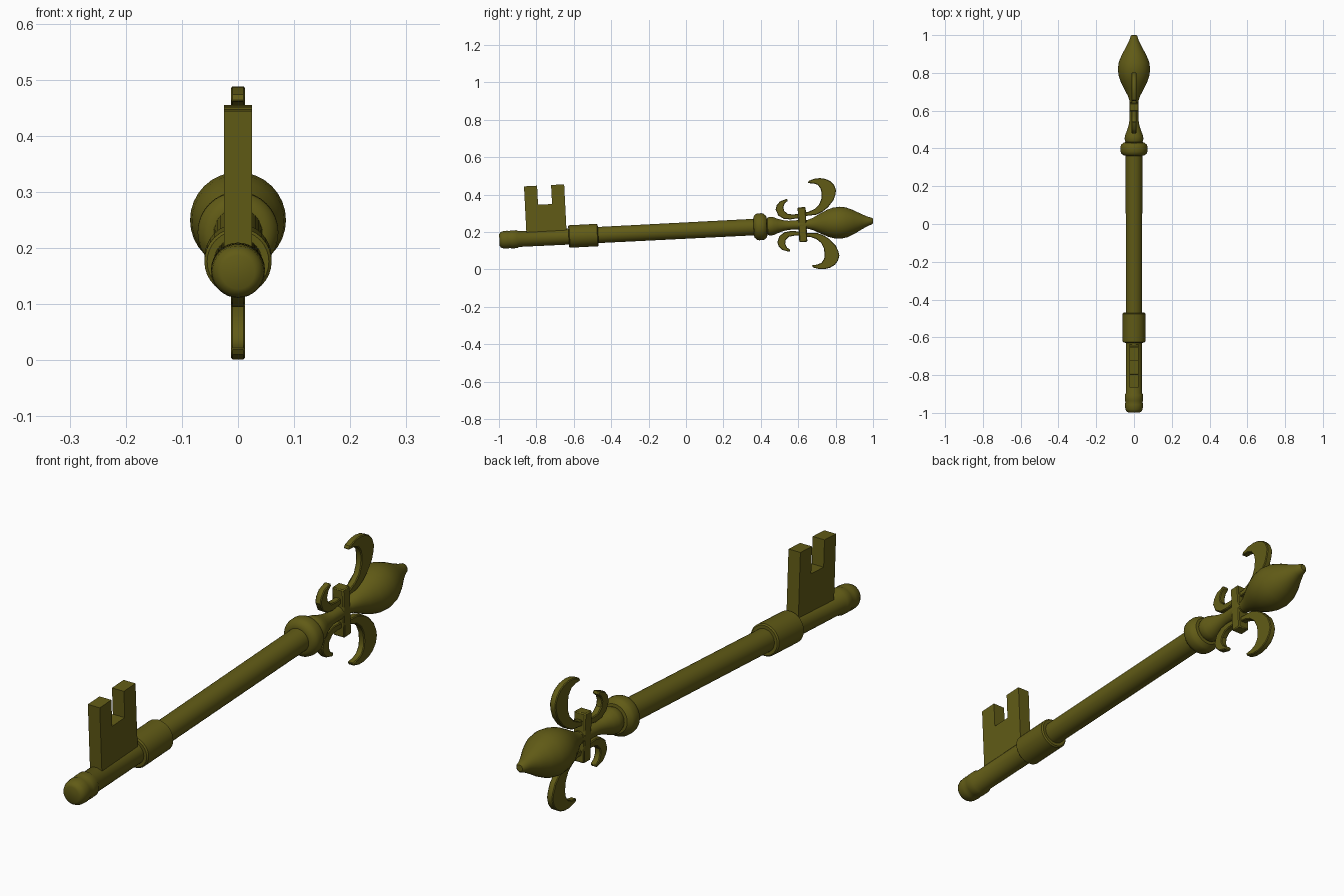
import bpy, bmesh, math
from mathutils import Matrix, Vector

# The key is modelled along local y, then tilted slightly about x.
TILT = Matrix.Translation((0, 0, 0.208)) @ Matrix.Rotation(math.atan(0.051), 4, 'X')

mat = bpy.data.materials.new("dark_brass")
mat.diffuse_color = (0.12, 0.105, 0.008, 1)


def finish(name, bm, bevel=0.0, angle=35):
    bmesh.ops.recalc_face_normals(bm, faces=bm.faces)
    me = bpy.data.meshes.new(name)
    bm.to_mesh(me)
    bm.free()
    ob = bpy.data.objects.new(name, me)
    bpy.context.collection.objects.link(ob)
    me.materials.append(mat)
    ob.matrix_world = TILT
    if bevel:
        mod = ob.modifiers.new("bevel", 'BEVEL')
        mod.width, mod.segments, mod.limit_method = bevel, 1, 'ANGLE'
        mod.angle_limit = math.radians(60)
    bpy.ops.object.select_all(action='DESELECT')
    ob.select_set(True)
    bpy.context.view_layer.objects.active = ob
    bpy.ops.object.shade_smooth_by_angle(angle=math.radians(angle))
    return ob


def lathe(name, profile, sides=32):
    """Turn (position, radius) pairs around the key's axis, capping both ends."""
    bm = bmesh.new()
    rings = []
    for s, r in profile:
        rings.append([bm.verts.new((r * math.cos(a), s, r * math.sin(a)))
                      for a in (2 * math.pi * i / sides for i in range(sides))])
    for a, b in zip(rings, rings[1:]):
        for i in range(sides):
            j = (i + 1) % sides
            bm.faces.new((a[i], a[j], b[j], b[i]))
    bm.faces.new(rings[0])
    bm.faces.new(rings[-1])
    return finish(name, bm)


def plate(name, outline, half, bevel=0.0, flip=1):
    """Extrude a (position, height) outline across x; flip=-1 mirrors it below the axis."""
    bm = bmesh.new()
    face = bm.faces.new([bm.verts.new((-half, s, h * flip)) for s, h in outline])
    out = bmesh.ops.extrude_face_region(bm, geom=[face])
    verts = [v for v in out["geom"] if isinstance(v, bmesh.types.BMVert)]
    bmesh.ops.translate(bm, vec=Vector((2 * half, 0, 0)), verts=verts)
    return finish(name, bm, bevel)


# Shaft with a grooved, rounded end
lathe("shaft", [(-0.999, 0.03), (-0.993, 0.040), (-0.98, 0.046), (-0.955, 0.048),
                (-0.945, 0.045), (-0.935, 0.048), (-0.905, 0.048), (-0.895, 0.042),
                (-0.60, 0.043), (0.37, 0.044)])
lathe("sleeve", [(-0.628, 0.055), (-0.623, 0.06), (-0.475, 0.06), (-0.47, 0.055)])
lathe("collar", [(0.362, 0.044), (0.364, 0.056), (0.376, 0.069), (0.388, 0.072),
                 (0.408, 0.072), (0.42, 0.068), (0.432, 0.055), (0.434, 0.035)])
lathe("neck", [(0.43, 0.036), (0.437, 0.046), (0.45, 0.05), (0.468, 0.048), (0.49, 0.039),
               (0.52, 0.029), (0.55, 0.024), (0.60, 0.025), (0.65, 0.024)])

# Spear-shaped bud at the head
lathe("bud", [(0.63, 0.02), (0.65, 0.023), (0.68, 0.033), (0.72, 0.054), (0.76, 0.073),
              (0.79, 0.082), (0.825, 0.0855), (0.86, 0.08), (0.90, 0.063),
              (0.94, 0.041), (0.975, 0.024), (0.995, 0.018), (1.001, 0.012)])

# Toothed bit
plate("bit", [(-0.853, 0), (-0.853, 0.28), (-0.783, 0.28), (-0.783, 0.178),
              (-0.708, 0.178), (-0.708, 0.28), (-0.638, 0.28), (-0.638, 0)], 0.025)

# Cross band holding the petals
plate("band", [(0.602, -0.093), (0.602, 0.093), (0.645, 0.093), (0.645, -0.093)], 0.024, 0.004)

# Curled petals, mirrored above and below the axis
large = [(0.625, 0.066), (0.66, 0.067), (0.694, 0.081), (0.718, 0.103), (0.731, 0.132),
         (0.734, 0.165), (0.730, 0.188), (0.716, 0.208), (0.694, 0.217), (0.662, 0.220),
         (0.669, 0.232), (0.702, 0.2425), (0.730, 0.2435), (0.758, 0.238), (0.785, 0.224),
         (0.803, 0.203), (0.812, 0.176), (0.808, 0.152), (0.796, 0.122), (0.764, 0.085),
         (0.735, 0.064), (0.700, 0.049), (0.625, 0.044)]
small = [(0.62, 0.037), (0.56, 0.031), (0.525, 0.036), (0.497, 0.055), (0.484, 0.088),
         (0.491, 0.110), (0.509, 0.130), (0.547, 0.142), (0.552, 0.131), (0.535, 0.119),
         (0.526, 0.098), (0.530, 0.078), (0.548, 0.061), (0.575, 0.057), (0.62, 0.058)]
for side, flip in (("upper", 1), ("lower", -1)):
    plate(side + "_large_petal", large, 0.0125, 0.003, flip)
    plate(side + "_small_petal", small, 0.0125, 0.003, flip)
